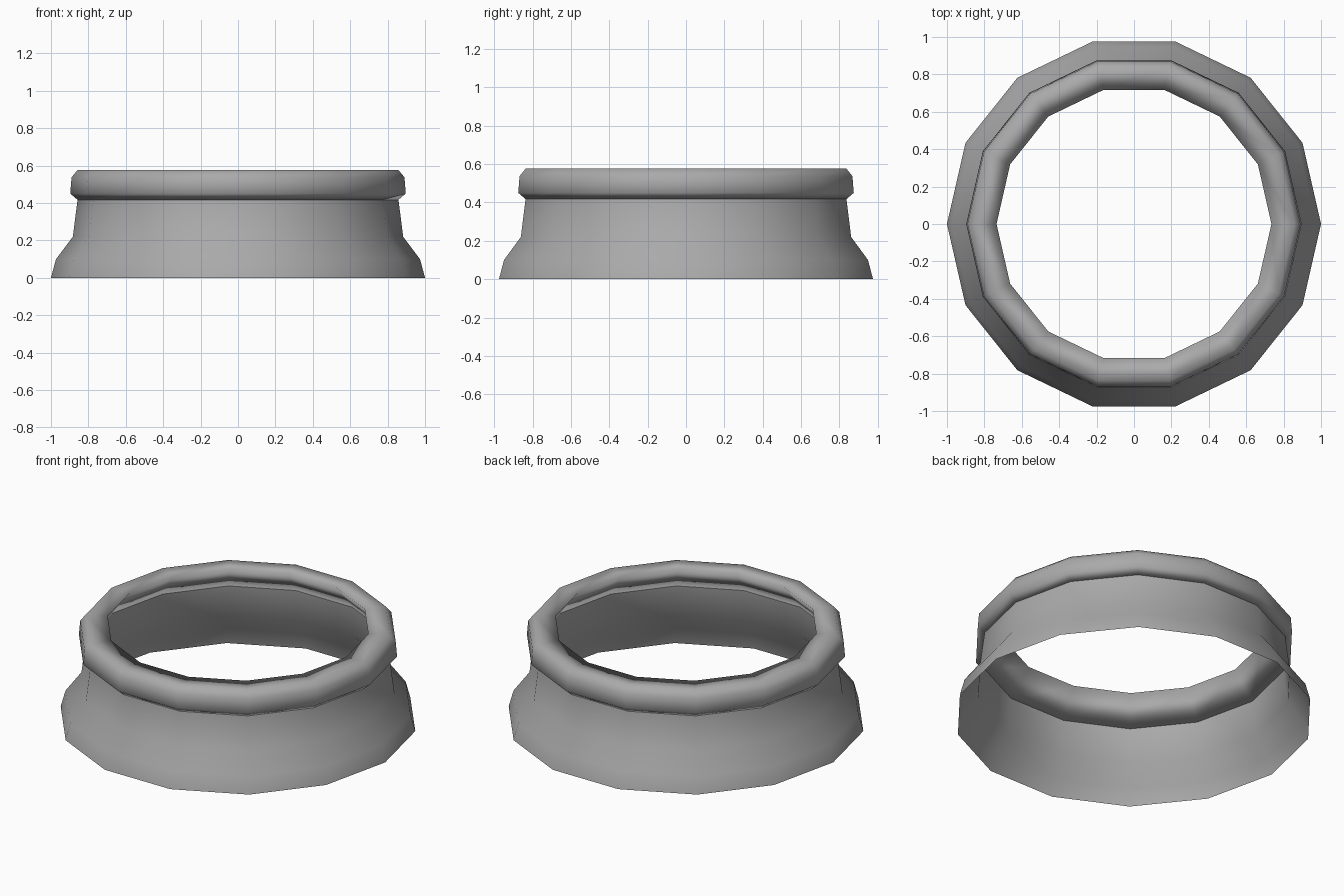
import bpy
import bmesh
from math import cos, sin, tau

SIDES = 14

cube = bpy.data.objects.get("Cube")
if cube:
    bpy.data.objects.remove(cube)

grey = bpy.data.materials.new("grey")
grey.use_nodes = True
colour = (0.4, 0.4, 0.4, 1)
grey.diffuse_color = colour
grey.node_tree.nodes["Principled BSDF"].inputs["Base Color"].default_value = colour


def lathe(name, profile, closed):
    """Spin a (radius, height) profile around z; it runs upward on its outer side."""
    bm = bmesh.new()
    rings = [[bm.verts.new((r * cos(tau * i / SIDES), r * sin(tau * i / SIDES), z))
              for i in range(SIDES)] for r, z in profile]
    pairs = list(zip(rings, rings[1:]))
    if closed:
        pairs.append((rings[-1], rings[0]))
    for low, high in pairs:
        for i in range(SIDES):
            j = (i + 1) % SIDES
            bm.faces.new((low[i], low[j], high[j], high[i])).smooth = True
    mesh = bpy.data.meshes.new(name)
    bm.to_mesh(mesh)
    bm.free()
    mesh.materials.append(grey)
    obj = bpy.data.objects.new(name, mesh)
    bpy.context.collection.objects.link(obj)
    return obj


# Thin flared wall, open at the top and bottom
lathe("flared_wall", [(1, 0), (0.973, 0.1), (0.883, 0.22), (0.858, 0.417)], False)

# Rounded rim with a sloping inner lip that meets the top of the wall
lathe("rim", [(0.858, 0.417), (0.897, 0.45), (0.89, 0.537), (0.858, 0.576),
              (0.735, 0.576)], True)
